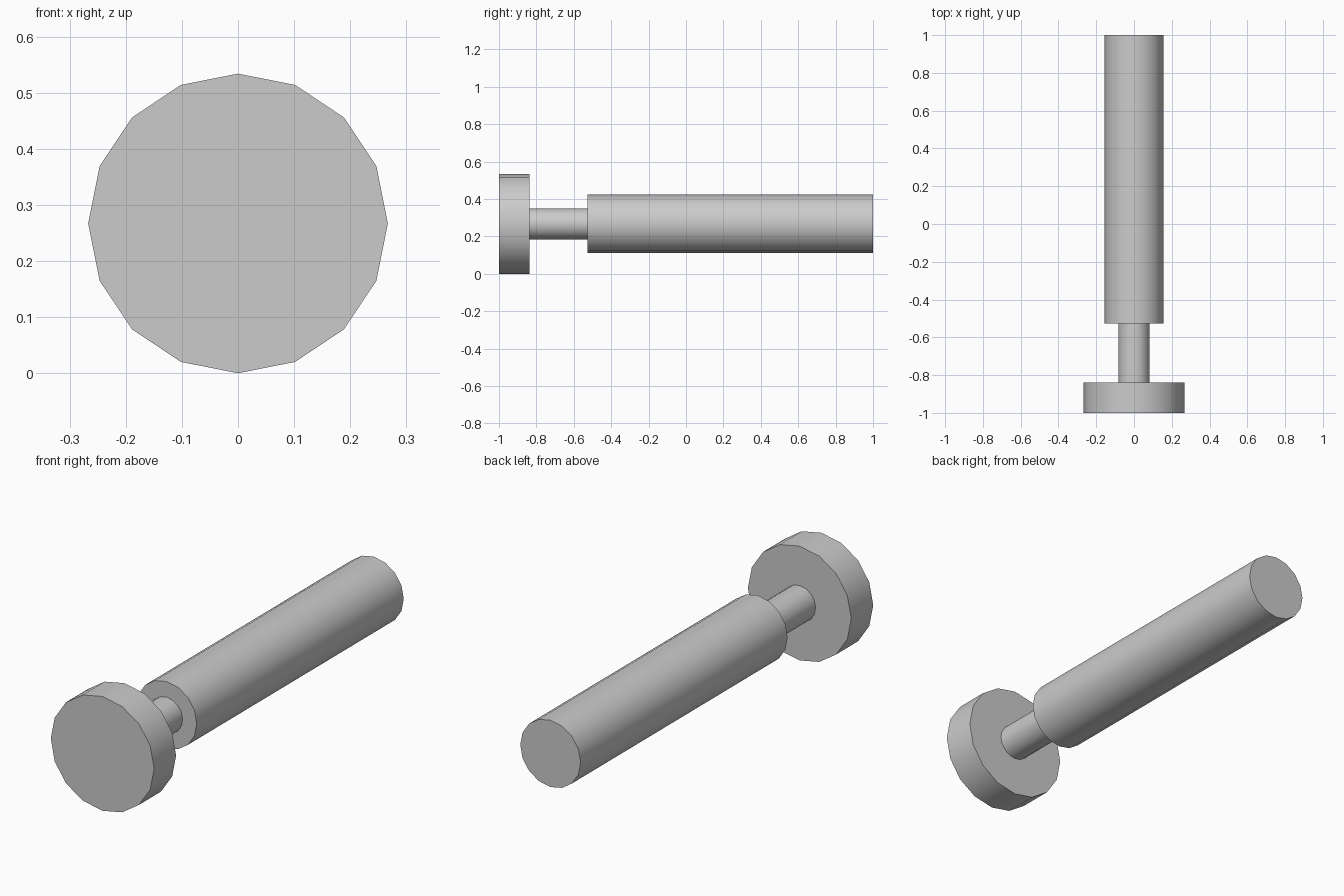
import bpy, math

if "Cube" in bpy.data.objects:
    bpy.data.objects.remove(bpy.data.objects["Cube"])

AXIS_Z = 0.267


def rod(name, radius, y0, y1, sides=16):
    """Cylinder lying along y, with a vertex pointing straight up."""
    bpy.ops.mesh.primitive_cylinder_add(
        vertices=sides, radius=radius, depth=y1 - y0,
        location=(0, (y0 + y1) / 2, AXIS_Z), rotation=(math.pi / 2, 0, 0))
    obj = bpy.context.object
    obj.name = name
    bpy.ops.object.shade_smooth_by_angle(angle=math.radians(35))
    return obj


# Wide flat head at the front
rod("head_disc", 0.267, -1.0, -0.838)
# Thin neck joining head and grip
rod("neck", 0.083, -0.838, -0.527)
# Long thick shaft
rod("shaft", 0.156, -0.527, 1.0)
